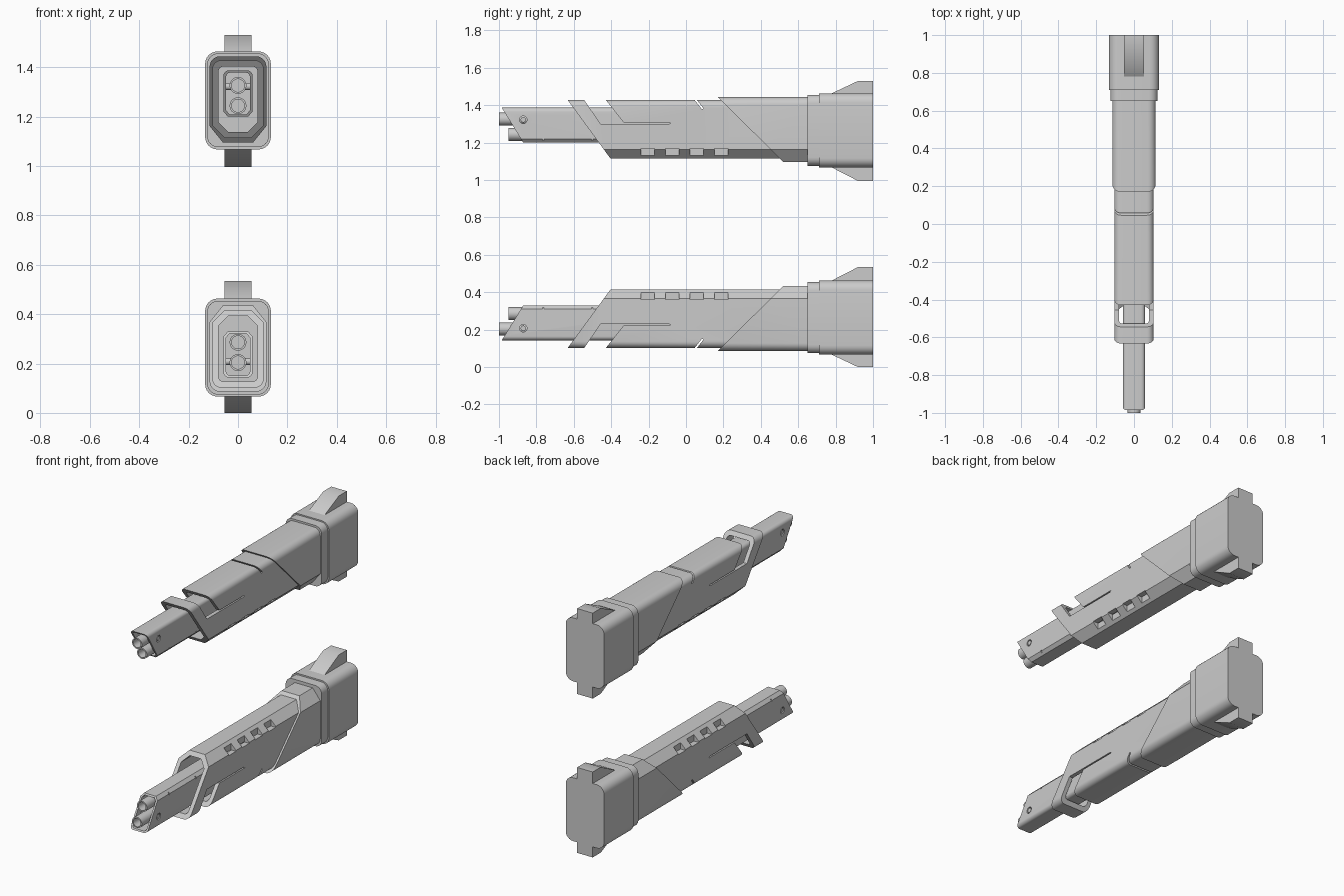
import bpy, bmesh, math
from mathutils import Matrix

if "Cube" in bpy.data.objects:
    bpy.data.objects.remove(bpy.data.objects["Cube"])

MIRROR_Z = 1.53  # lower unit is the upper one flipped: z -> MIRROR_Z - z


def new_object(name, bm):
    bmesh.ops.recalc_face_normals(bm, faces=bm.faces)
    mesh = bpy.data.meshes.new(name)
    bm.to_mesh(mesh)
    bm.free()
    ob = bpy.data.objects.new(name, mesh)
    bpy.context.collection.objects.link(ob)
    return ob


def bridge(name, loop_a, loop_b):
    """Closed solid between two matching point loops."""
    bm = bmesh.new()
    a = [bm.verts.new(p) for p in loop_a]
    b = [bm.verts.new(p) for p in loop_b]
    bm.faces.new(a)
    bm.faces.new(b)
    for i in range(len(a)):
        j = (i + 1) % len(a)
        bm.faces.new((a[i], a[j], b[j], b[i]))
    return new_object(name, bm)


def section(w, z0, z1, r, chamfer=None):
    """Rounded box outline in x/z; the bottom is chamfered (dx, dz) or rounded."""
    def arc(cx, cz, start):
        return [(cx + r * math.cos(math.radians(start + 15 * i)),
                 cz + r * math.sin(math.radians(start + 15 * i))) for i in range(7)]
    pts = arc(w - r, z1 - r, 0) + arc(r - w, z1 - r, 90)
    if chamfer:
        dx, dz = chamfer
        return pts + [(-w, z0 + dz), (dx - w, z0), (w - dx, z0), (w, z0 + dz)]
    return pts + arc(r - w, z0 + r, 180) + arc(w - r, z0 + r, 270)


def prism_y(name, sec, front, back):
    """Section swept along y; front may be a function of z for a raked end."""
    f = front if callable(front) else (lambda z: front)
    return bridge(name, [(x, f(z), z) for x, z in sec], [(x, back, z) for x, z in sec])


def prism_x(name, yz, x0, x1):
    return bridge(name, [(x0, y, z) for y, z in yz], [(x1, y, z) for y, z in yz])


def rake(y_top, z_top, y_bot, z_bot):
    return lambda z: y_top + (y_bot - y_top) * (z_top - z) / (z_top - z_bot)


def box(y0, y1, z0, z1, x0, x1):
    return prism_x("cutter", [(y0, z0), (y1, z0), (y1, z1), (y0, z1)], x0, x1)


def cylinder(name, r, p, q):
    """Cylinder from p to q."""
    from mathutils import Vector
    p, q = Vector(p), Vector(q)
    d = q - p
    m = Matrix.Translation((p + q) / 2) @ d.to_track_quat('Z', 'Y').to_matrix().to_4x4()
    bm = bmesh.new()
    bmesh.ops.create_cone(bm, cap_ends=True, segments=32, radius1=r, radius2=r,
                          depth=d.length, matrix=m)
    return new_object(name, bm)


def cut(ob, *cutters):
    for c in cutters:
        mod = ob.modifiers.new("cut", 'BOOLEAN')
        mod.operation, mod.solver, mod.object = 'DIFFERENCE', 'EXACT', c
    dg = bpy.context.evaluated_depsgraph_get()
    mesh = bpy.data.meshes.new_from_object(ob.evaluated_get(dg))
    ob.modifiers.clear()
    ob.data = mesh
    for c in cutters:
        bpy.data.objects.remove(c)
    return ob


# Rear block, collar and mounting lugs
parts = [
    prism_y("rear_block", section(0.133, 1.067, 1.464, 0.05), 0.71, 1.0),
    prism_y("collar", section(0.125, 1.076, 1.456, 0.045), 0.65, 0.72),
    prism_x("upper_lug", [(0.77, 1.455), (0.78, 1.464), (0.92, 1.53), (1, 1.53), (1, 1.455)],
            -0.054, 0.054),
    prism_x("lower_lug", [(0.77, 1.075), (0.78, 1.067), (0.92, 0.995), (1, 0.995), (1, 1.075)],
            -0.054, 0.054),
]

# Rear shell with raked front edge
parts.append(prism_y("rear_shell", section(0.115, 1.096, 1.444, 0.042, (0.053, 0.066)),
                     rake(0.17, 1.444, 0.52, 1.096), 0.66))

# Front shell: hollow, with a side slot, raked groove and chamfer notches
front_shell = prism_y("front_shell", section(0.104, 1.114, 1.428, 0.035, (0.05, 0.05)),
                      rake(-0.633, 1.428, -0.403, 1.114), 0.6)
cutters = [
    prism_y("cutter", section(0.079, 1.138, 1.403, 0.02, (0.04, 0.04)), -0.8, -0.03),
    prism_x("cutter", [(-0.563, 1.455), (-0.45, 1.455), (-0.332, 1.306), (-0.08, 1.306),
                       (-0.092, 1.298), (-0.455, 1.298)], -0.2, 0.2),
    prism_x("cutter", [(0.037, 1.44), (0.049, 1.44), (0.094, 1.382), (0.085, 1.378)], -0.2, 0.2),
]
for i in range(4):
    y = -0.24 + 0.131 * i
    for s in (-1, 1):
        cutters.append(box(y, y + 0.072, 1.128, 1.17, s * 0.07, s * 0.15))
parts.append(cut(front_shell, *cutters))

# Barrel housing: open raked muzzle, cross hole and corner slits
housing = prism_y("barrel_housing", section(0.059, 1.2, 1.387, 0.022, (0.018, 0.02)),
                  rake(-0.985, 1.387, -0.87, 1.2), 0.05)
cutters = [
    prism_y("cutter", section(0.048, 1.209, 1.378, 0.016, (0.014, 0.016)), -1.1, -0.8),
    cylinder("cutter", 0.02, (-0.1, -0.87, 1.322), (0.1, -0.87, 1.322)),
]
for y in (-0.768, -0.505):
    for s in (-1, 1):
        cutters.append(box(y, y + 0.008, 1.19, 1.226, s * 0.052, s * 0.08))
parts.append(cut(housing, *cutters))
parts.append(cylinder("cross_pin", 0.014, (-0.057, -0.87, 1.322), (0.057, -0.87, 1.322)))

# Twin barrels
for name, y, z in (("upper_barrel", -1.0, 1.326), ("lower_barrel", -0.95, 1.244)):
    tube = cylinder(name, 0.034, (0, y, z), (0, -0.75, z))
    parts.append(cut(tube, cylinder("cutter", 0.026, (0, y - 0.05, z), (0, y + 0.1, z))))

# Flipped copy below
flip = Matrix.Translation((0, 0, MIRROR_Z)) @ Matrix.Diagonal((1, 1, -1, 1))
for ob in list(parts):
    twin = ob.copy()
    twin.data = ob.data.copy()
    twin.name = ob.name + "_flipped"
    twin.data.transform(flip)
    twin.data.flip_normals()
    bpy.context.collection.objects.link(twin)
    parts.append(twin)

# Smooth rounded corners, keep hard edges
for ob in parts:
    ob.select_set(True)
bpy.context.view_layer.objects.active = parts[0]
bpy.ops.object.shade_smooth_by_angle(angle=math.radians(30))
